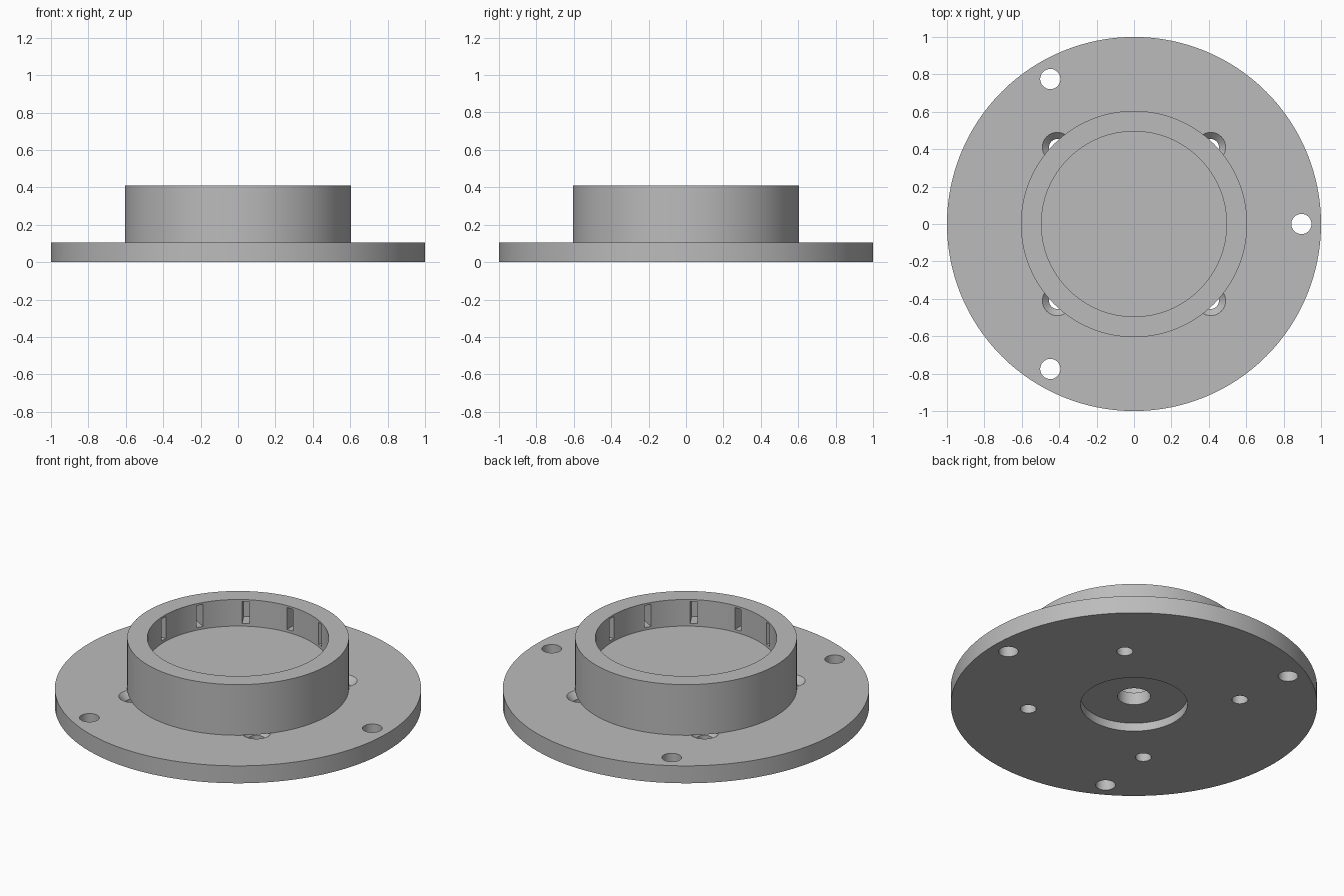
import bpy, bmesh, math
from mathutils import Matrix

if "Cube" in bpy.data.objects:
    bpy.data.objects.remove(bpy.data.objects["Cube"], do_unlink=True)

PLATE_TOP, HUB_TOP, FLOOR = 0.105, 0.41, 0.25
SEGMENTS = 128

grey = bpy.data.materials.new("machined grey")
grey.use_nodes = True
colour = (0.5, 0.5, 0.5, 1)
grey.diffuse_color = colour
grey.node_tree.nodes["Principled BSDF"].inputs["Base Color"].default_value = colour


def add_object(name, bm):
    bmesh.ops.remove_doubles(bm, verts=bm.verts, dist=1e-5)
    bmesh.ops.recalc_face_normals(bm, faces=bm.faces)
    mesh = bpy.data.meshes.new(name)
    bm.to_mesh(mesh)
    bm.free()
    obj = bpy.data.objects.new(name, mesh)
    bpy.context.collection.objects.link(obj)
    mesh.materials.append(grey)
    return obj


def lathe(name, profile, closed):
    """Spin a (radius, height) profile around the z axis."""
    bm = bmesh.new()
    verts = [bm.verts.new((r, 0, z)) for r, z in profile]
    ends = verts[1:] + verts[:1] if closed else verts[1:]
    edges = [bm.edges.new(pair) for pair in zip(verts, ends)]
    bmesh.ops.spin(bm, geom=verts + edges, cent=(0, 0, 0), axis=(0, 0, 1),
                   angle=math.tau, steps=SEGMENTS, use_merge=True)
    return add_object(name, bm)


def add_cone(bm, angle, dist, r_low, r_high, z_low, z_high):
    place = Matrix.Rotation(angle, 4, "Z") @ Matrix.Translation((dist, 0, (z_low + z_high) / 2))
    bmesh.ops.create_cone(bm, cap_ends=True, segments=40, radius1=r_low, radius2=r_high,
                          depth=z_high - z_low, matrix=place)


def cut(target, name, bm):
    cutter = add_object(name, bm)
    cutter.hide_render = True
    mod = target.modifiers.new(name, "BOOLEAN")
    mod.object, mod.operation, mod.solver = cutter, "DIFFERENCE", "EXACT"
    bpy.context.view_layer.objects.active = target
    bpy.ops.object.modifier_apply(modifier=mod.name)
    bpy.data.objects.remove(cutter, do_unlink=True)


# Round base plate with a shallow recess and a bore underneath
plate = lathe("base_plate", [(0.09, 0.05), (0.292, 0.05), (0.292, 0), (1, 0),
                             (1, PLATE_TOP), (0.09, PLATE_TOP)], True)

# Three outer mounting holes
bm = bmesh.new()
for i in range(3):
    add_cone(bm, i * math.tau / 3, 0.895, 0.054, 0.054, -0.1, 0.2)
cut(plate, "mounting_holes", bm)

# Four countersunk screw holes partly under the hub
for name, r_low, r_high, z_low, z_high in (
        ("screw_holes", 0.044, 0.044, -0.1, 0.2),
        ("countersinks", 0.04, 0.084, 0.065, PLATE_TOP + 0.004)):
    bm = bmesh.new()
    for i in range(4):
        add_cone(bm, math.pi / 4 + i * math.pi / 2, 0.58, r_low, r_high, z_low, z_high)
    cut(plate, name, bm)

# Raised hub: outer wall, rim, inner wall, floor, and stepped blind bore below
hub = lathe("hub_ring", [(0, FLOOR), (0.495, FLOOR), (0.495, HUB_TOP), (0.605, HUB_TOP),
                         (0.605, PLATE_TOP), (0.09, PLATE_TOP), (0.09, 0.125),
                         (0.16, 0.125), (0.16, 0.2), (0, 0.2)], False)

# Twelve closed slots around the inner wall
bm = bmesh.new()
for i in range(12):
    place = (Matrix.Rotation(i * math.tau / 12, 4, "Z") @ Matrix.Translation((0.53, 0, 0.332))
             @ Matrix.Diagonal((0.11, 0.04, 0.132, 1)))
    bmesh.ops.create_cube(bm, size=1, matrix=place)
cut(hub, "wall_slots", bm)

# Smooth round walls with sharp rims
for obj in (plate, hub):
    bpy.ops.object.select_all(action="DESELECT")
    obj.select_set(True)
    bpy.context.view_layer.objects.active = obj
    bpy.ops.object.shade_smooth_by_angle(angle=math.radians(30))
